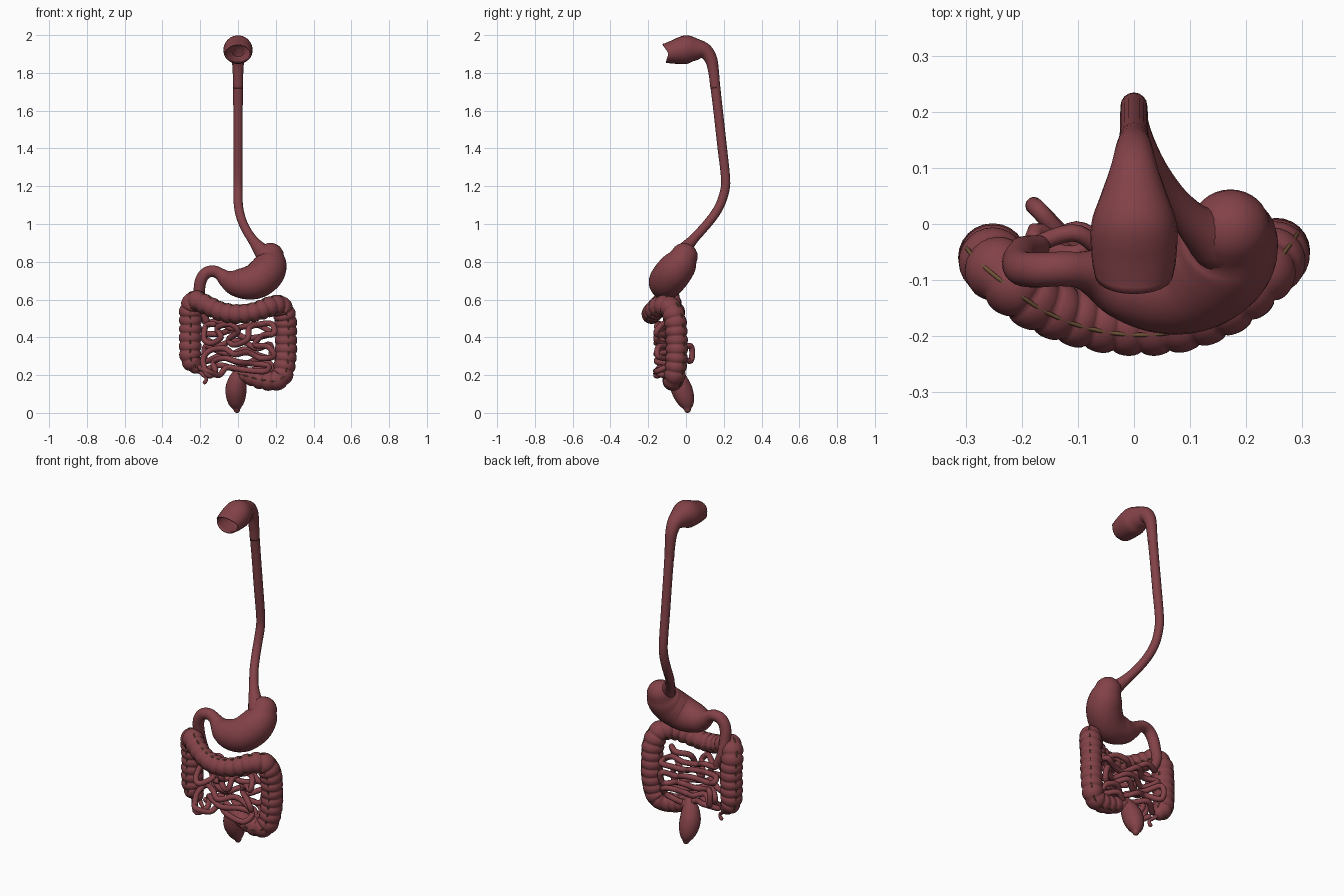
import bpy, bmesh, math
from mathutils import Vector

if "Cube" in bpy.data.objects:
    bpy.data.objects.remove(bpy.data.objects["Cube"])


def material(name, rgb):
    m = bpy.data.materials.new(name)
    m.diffuse_color = (*rgb, 1)
    m.use_nodes = True
    m.node_tree.nodes["Principled BSDF"].inputs["Base Color"].default_value = m.diffuse_color
    return m


RED = material("organ red", (0.225, 0.054, 0.064))
OLIVE = material("olive brown", (0.16, 0.085, 0.04))


def sample(points, step):
    """Smooth curve through (x, y, z, r) points, resampled evenly."""
    P = [Vector(p) for p in points]
    P = [2 * P[0] - P[1]] + P + [2 * P[-1] - P[-2]]
    dense = []
    for i in range(1, len(P) - 2):
        a, b, c, d = P[i - 1:i + 3]
        for k in range(16):
            t = k / 16
            dense.append(0.5 * (2 * b + (c - a) * t + (2 * a - 5 * b + 4 * c - d) * t * t
                                + (3 * b - a - 3 * c + d) * t ** 3))
    dense.append(P[-2])
    cum = [0]
    for a, b in zip(dense, dense[1:]):
        cum.append(cum[-1] + (b - a).xyz.length)
    n = max(2, round(cum[-1] / step))
    out, j = [], 0
    for i in range(n + 1):
        s = cum[-1] * i / n
        while j < len(cum) - 2 and cum[j + 1] < s:
            j += 1
        f = (s - cum[j]) / max(1e-9, cum[j + 1] - cum[j])
        out.append((dense[j].lerp(dense[j + 1], min(1, f)), s))
    return out


def frames(path):
    """Centre, tangent, two normals, radius and arc length along the path."""
    res, u = [], None
    for i, (p, s) in enumerate(path):
        a, b = path[max(0, i - 1)][0], path[min(len(path) - 1, i + 1)][0]
        t = (b - a).xyz.normalized()
        if u is None:
            u = t.orthogonal()
            f = Vector((0, -1, 0))
            if abs(t.y) < 0.9:
                u = f
        u = (u - t * u.dot(t)).normalized()
        res.append((p.xyz, t, u, t.cross(u), p.w, s))
    return res


def tube(name, points, step, sides=16, caps=(True, True), ripple=None, mat=RED, edit=None):
    fr = frames(sample(points, step))
    rings = [(c, u, v, r * (ripple(s) if ripple else 1)) for c, t, u, v, r, s in fr]

    def dome(f, r, sign):
        c, t, u, v = f[:4]
        return [(c + t * sign * r * math.sin(a), u, v, r * math.cos(a))
                for a in (math.radians(d) for d in (20, 40, 60, 78))]
    if caps[0]:
        rings = dome(fr[0], rings[0][3], -1)[::-1] + rings
    if caps[1]:
        rings += dome(fr[-1], rings[-1][3], 1)
    bm = bmesh.new()
    grid = []
    for c, u, v, r in rings:
        grid.append([bm.verts.new(c + r * (u * math.cos(2 * math.pi * k / sides)
                                           + v * math.sin(2 * math.pi * k / sides)))
                     for k in range(sides)])
    for A, B in zip(grid, grid[1:]):
        for k in range(sides):
            q = (k + 1) % sides
            bm.faces.new((A[k], A[q], B[q], B[k]))
    if caps[0]:
        bm.faces.new(grid[0][::-1])
    if caps[1]:
        bm.faces.new(grid[-1])
    if edit:
        for vert in bm.verts:
            edit(vert.co)
    bmesh.ops.recalc_face_normals(bm, faces=bm.faces)
    for f in bm.faces:
        f.smooth = True
    me = bpy.data.meshes.new(name)
    bm.to_mesh(me)
    bm.free()
    me.materials.append(mat)
    ob = bpy.data.objects.new(name, me)
    bpy.context.collection.objects.link(ob)
    return ob


# Mouth cavity, open at the front with a flattened, notched rim
def shape_mouth(co):
    if co.y < 0 and co.z > 1.7:
        t = min(1, -co.y / 0.11)
        dz = co.z - (1.924 - 0.02 * t)
        co.x *= 1 + 0.12 * t
        co.z -= dz * 0.18 * t
        co.y += 0.022 * t ** 3 * (1 - min(1, abs(dz) / 0.06))


mouth = tube("mouth_and_throat", [
    (0, -.115, 1.903, .062), (0, -.06, 1.912, .071), (0, 0, 1.924, .076), (0, .05, 1.924, .06),
    (0, .10, 1.915, .042), (0, .133, 1.87, .033), (0, .147, 1.8, .028), (0, .155, 1.72, .026)],
    0.012, 24, (False, False), edit=shape_mouth)
wall = mouth.modifiers.new("wall", 'SOLIDIFY')
wall.thickness = 0.007
wall.offset = -1

# Esophagus
tube("esophagus", [
    (0, .155, 1.73, .026), (0, .17, 1.6, .025), (0, .19, 1.42, .025), (0, .209, 1.25, .024),
    (0, .206, 1.18, .024), (.002, .18, 1.1, .024), (.015, .14, 1.035, .024),
    (.04, .09, .975, .024), (.075, .04, .92, .026), (.11, 0, .875, .036), (.15, -.03, .83, .055)],
    0.02, 16)

# Stomach, running into the duodenum
tube("stomach", [
    (.172, -.01, .828, .072), (.17, -.03, .79, .088), (.152, -.065, .745, .096),
    (.105, -.098, .703, .095), (.045, -.108, .687, .087), (-.02, -.1, .692, .07),
    (-.065, -.088, .712, .046), (-.095, -.082, .735, .033), (-.13, -.08, .75, .031),
    (-.17, -.082, .74, .031), (-.197, -.08, .70, .031), (-.205, -.07, .64, .03),
    (-.2, -.05, .56, .027), (-.17, -.04, .49, .02)], 0.012, 32)

# Large intestine with pouches
colon = [
    (-.225, -.06, .245, .044), (-.25, -.06, .285, .056), (-.253, -.06, .37, .06),
    (-.251, -.06, .46, .06), (-.25, -.07, .55, .06), (-.225, -.10, .592, .057),
    (-.17, -.14, .573, .053), (-.09, -.17, .537, .052), (0, -.183, .523, .052),
    (.09, -.175, .535, .052), (.17, -.14, .562, .055), (.225, -.09, .562, .058),
    (.25, -.06, .50, .06), (.254, -.05, .4, .059), (.252, -.05, .3, .059),
    (.234, -.06, .2, .057), (.19, -.07, .17, .054), (.11, -.07, .178, .05),
    (.05, -.06, .195, .042), (.01, -.05, .205, .035)]
PITCH = 0.046
tube("large_intestine", colon, PITCH / 8, 24,
     ripple=lambda s: 0.86 + 0.15 * abs(math.sin(math.pi * s / PITCH)) ** 0.6)

# Muscle bands along the large intestine
for n in range(3):
    a = math.radians(120 * n)
    band = [(*(c + r * 0.93 * (u * math.cos(a) + v * math.sin(a))), 0.004)
            for c, t, u, v, r, s in frames(sample(colon, 0.03))]
    tube("colon_band_%d" % (n + 1), band, 0.012, 6, mat=OLIVE)

# Rectum and appendix
tube("rectum", [
    (.012, -.052, .215, .032), (0, -.042, .18, .047), (-.01, -.025, .13, .056),
    (-.011, -.008, .085, .052), (-.009, .004, .045, .038), (-.006, .008, .018, .018)], 0.01, 20)
tube("appendix", [
    (-.205, -.06, .22, .012), (-.185, -.07, .2, .01), (-.17, -.075, .187, .009),
    (-.168, -.075, .172, .009), (-.176, -.075, .162, .011)], 0.006, 10)

# Small intestine: front loops
front = [(-.13, .47), (-.17, .46), (-.18, .39), (-.14, .37), (-.09, .40), (-.11, .45), (-.04, .47),
         (0, .43), (-.05, .39), (-.02, .36), (.05, .39), (.06, .45), (.12, .47), (.18, .47),
         (.19, .42), (.13, .41), (.09, .36), (.16, .35), (.19, .30), (.12, .29), (.05, .32),
         (-.02, .31), (-.07, .34), (-.15, .33), (-.185, .28), (-.16, .2), (-.12, .22), (-.13, .27),
         (-.07, .29), (0, .27), (.08, .26), (.16, .25), (.14, .22), (.02, .23), (-.06, .24),
         (-.1, .2), (-.16, .22), (-.2, .24)]
tube("small_intestine_front",
     [(x, -.12 + .04 * math.sin(1.7 * i), z, .0155) for i, (x, z) in enumerate(front)], 0.012, 12)

# Small intestine: back loops, a slanting zigzag with one loop reaching backwards
back = [(-.17, -.04, .49, .018)]
for k in range(6):
    z = .46 - .046 * k
    for j in range(6):
        f = j / 5 if k % 2 == 0 else 1 - j / 5
        x = -.17 + .34 * f
        y = -.035 + .025 * math.sin(2.3 * j + k)
        if k in (3, 4) and f < 0.1:
            y = .025
        back.append((x, y, z + .018 * math.sin(2.1 * j + 1.3 * k) + .03 * (0.5 - f), .0155))
tube("small_intestine_back", back, 0.012, 12)
